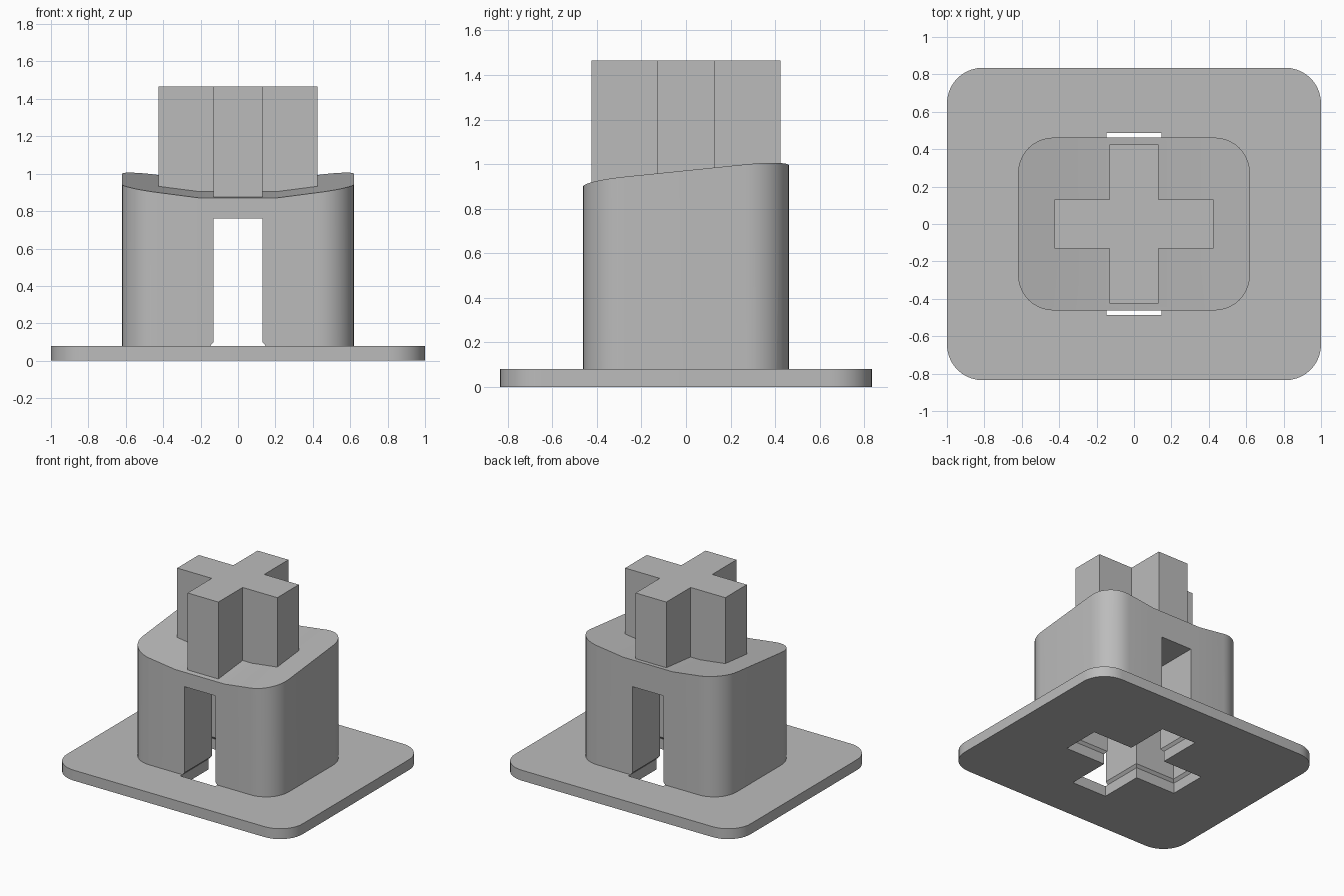
import bpy, bmesh
from math import cos, sin, pi

cube = bpy.data.objects.get("Cube")
if cube:
    bpy.data.objects.remove(cube, do_unlink=True)

grey = bpy.data.materials.new("plain grey")
grey.use_nodes = True
colour = (0.5, 0.5, 0.5, 1)
grey.diffuse_color = colour
grey.node_tree.nodes["Principled BSDF"].inputs["Base Color"].default_value = colour


def rounded_rect(hx, hy, r, steps=10):
    """Outline of a rectangle with round corners."""
    pts = []
    for q, (sx, sy) in enumerate([(1, 1), (-1, 1), (-1, -1), (1, -1)]):
        for i in range(steps + 1):
            a = (q + i / steps) * pi / 2
            pts.append((sx * (hx - r) + r * cos(a), sy * (hy - r) + r * sin(a)))
    return pts


def plus(reach, half):
    """Outline of a plus sign."""
    pts = []
    for q in range(4):
        for x, y in [(reach, -half), (reach, half), (half, half)]:
            for _ in range(q):
                x, y = -y, x
            pts.append((x, y))
    return pts


def loft(levels):
    """Closed solid through outlines stacked at the given heights."""
    bm = bmesh.new()
    rings = [[bm.verts.new((x, y, z)) for x, y in outline] for z, outline in levels]
    for low, high in zip(rings, rings[1:]):
        for i in range(len(low)):
            j = (i + 1) % len(low)
            bm.faces.new((low[i], low[j], high[j], high[i]))
    bm.faces.new(rings[0][::-1])
    bm.faces.new(rings[-1])
    bmesh.ops.recalc_face_normals(bm, faces=bm.faces[:])
    return bm


def make(name, bm):
    mesh = bpy.data.meshes.new(name)
    bm.to_mesh(mesh)
    bm.free()
    mesh.materials.append(grey)
    ob = bpy.data.objects.new(name, mesh)
    bpy.context.collection.objects.link(ob)
    return ob


def combine(target, other, operation):
    mod = target.modifiers.new(operation.lower(), 'BOOLEAN')
    mod.operation, mod.solver, mod.object = operation, 'EXACT', other
    bpy.context.view_layer.objects.active = target
    bpy.ops.object.modifier_apply(modifier=mod.name)
    bpy.data.objects.remove(other, do_unlink=True)


# Base plate
plate_edge = rounded_rect(1, 0.835, 0.19)
block = make("base_and_block", loft([(0, plate_edge), (0.08, plate_edge)]))

# Block with a sloping top, dished into three flat strips
block_edge = rounded_rect(0.62, 0.462, 0.19)
bm = loft([(0.04, block_edge), (0.9, block_edge)])
fold = 0.21
for x in (-fold, fold):
    bmesh.ops.bisect_plane(bm, geom=bm.verts[:] + bm.edges[:] + bm.faces[:],
                           plane_co=(x, 0, 0), plane_no=(1, 0, 0))
for v in bm.verts:
    if v.co.z > 0.5:
        v.co.z = 0.918 + 0.102 * v.co.y + 0.13 * max(0, abs(v.co.x) - fold)
combine(block, make("upper_block", bm), 'UNION')

# Plus-shaped peg rising from the block
peg_edge = plus(0.425, 0.131)
combine(block, make("peg", loft([(0.82, peg_edge), (1.465, peg_edge)])), 'UNION')

# Plus-shaped socket, wider at its mouth, open through the front and back
mouth, shaft = plus(0.487, 0.148), plus(0.469, 0.131)
socket = loft([(-0.05, mouth), (0.08, mouth), (0.1, shaft), (0.76, shaft)])
combine(block, make("socket", socket), 'DIFFERENCE')

# Smooth round corners, keep hard edges
bpy.ops.object.select_all(action='DESELECT')
block.select_set(True)
bpy.context.view_layer.objects.active = block
bpy.ops.object.shade_smooth_by_angle()
